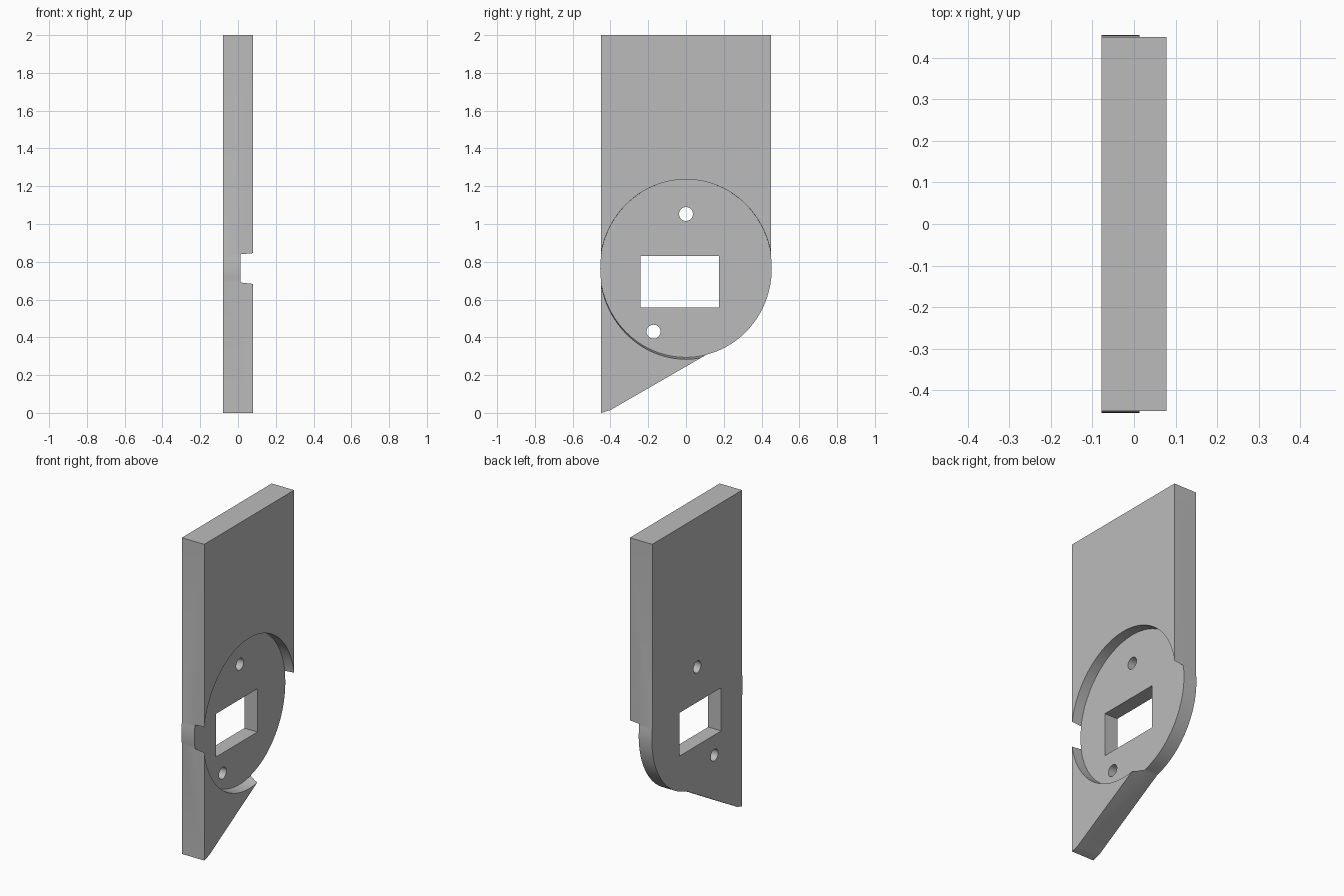
import bpy, bmesh
from math import sin, cos, pi, radians, asin

cube = bpy.data.objects.get("Cube")
if cube:
    bpy.data.objects.remove(cube)

HALF_T, HALF_W = 0.0785, 0.449      # half thickness and half width of the plate
FLOOR = 0.013                       # depth of the recess floor
CZ, RY, RZ = 0.765, 0.454, 0.47     # round end: centre height and radii

grey = bpy.data.materials.new("plain grey")
grey.use_nodes = True
grey.diffuse_color = (0.5, 0.5, 0.5, 1)
grey.node_tree.nodes["Principled BSDF"].inputs["Base Color"].default_value = (0.5, 0.5, 0.5, 1)


def arc(start, end, ry, rz, steps, cy=0, cz=CZ, low=None):
    """Points on an ellipse; low replaces rz below the centre."""
    pts = []
    for i in range(steps + 1):
        a = start + (end - start) * i / steps
        r = low if low and sin(a) < 0 else rz
        pts.append((cy + ry * cos(a), cz + r * sin(a)))
    return pts


def loft(name, near, far, x0, x1):
    """Solid between two (y, z) outlines standing at x0 and x1."""
    bm = bmesh.new()
    a = [bm.verts.new((x0, y, z)) for y, z in near]
    b = [bm.verts.new((x1, y, z)) for y, z in far]
    bm.faces.new(a)
    bm.faces.new(b[::-1])
    for i in range(len(a)):
        j = (i + 1) % len(a)
        bm.faces.new((a[i], b[i], b[j], a[j]))
    bmesh.ops.recalc_face_normals(bm, faces=bm.faces)
    mesh = bpy.data.meshes.new(name)
    bm.to_mesh(mesh)
    bm.free()
    obj = bpy.data.objects.new(name, mesh)
    mesh.materials.append(grey)
    bpy.context.collection.objects.link(obj)
    return obj


# Plate outline: straight sides, pointed lower corner, rounded end
edge = pi / 2 - asin(HALF_W / RY)
outline = [(-HALF_W, 2), (-HALF_W, 0), (-0.40, 0.015)]
outline += arc(radians(-76), edge, RY, RZ, 48)
outline += [(HALF_W, 2)]
outline[1:1] = arc(pi - edge, pi + edge, RY, RZ, 10)
plate = loft("mounting_plate", outline, outline, -HALF_T, HALF_T)

# Round recess, flaring slightly downwards towards its mouth
turn = 2 * pi * 95 / 96
floor_ring = arc(0, turn, RY + 0.001, RZ + 0.001, 95)
mouth_ring = arc(0, turn, RY + 0.002, RZ + 0.001, 95, low=RZ + 0.012)
cutters = [loft("recess_cutter", floor_ring, mouth_ring, FLOOR, HALF_T + 0.005)]

# Rectangular window and two screw holes
window = [(-0.24, 0.557), (0.175, 0.557), (0.175, 0.83), (-0.24, 0.83)]
cutters.append(loft("window_cutter", window, window, -0.2, 0.2))
for y, z in ((0, 1.053), (-0.172, 0.43)):
    ring = arc(0, 2 * pi * 31 / 32, 0.037, 0.037, 31, y, z)
    cutters.append(loft("screw_hole_cutter", ring, ring, -0.2, 0.2))

bpy.ops.object.select_all(action="DESELECT")
bpy.context.view_layer.objects.active = plate
plate.select_set(True)
for cutter in cutters:
    cutter.hide_render = True
    mod = plate.modifiers.new("cut", "BOOLEAN")
    mod.operation = "DIFFERENCE"
    mod.solver = "EXACT"
    mod.object = cutter
    bpy.ops.object.modifier_apply(modifier=mod.name)
    bpy.data.objects.remove(cutter)

bpy.ops.object.shade_smooth_by_angle(angle=radians(30))
